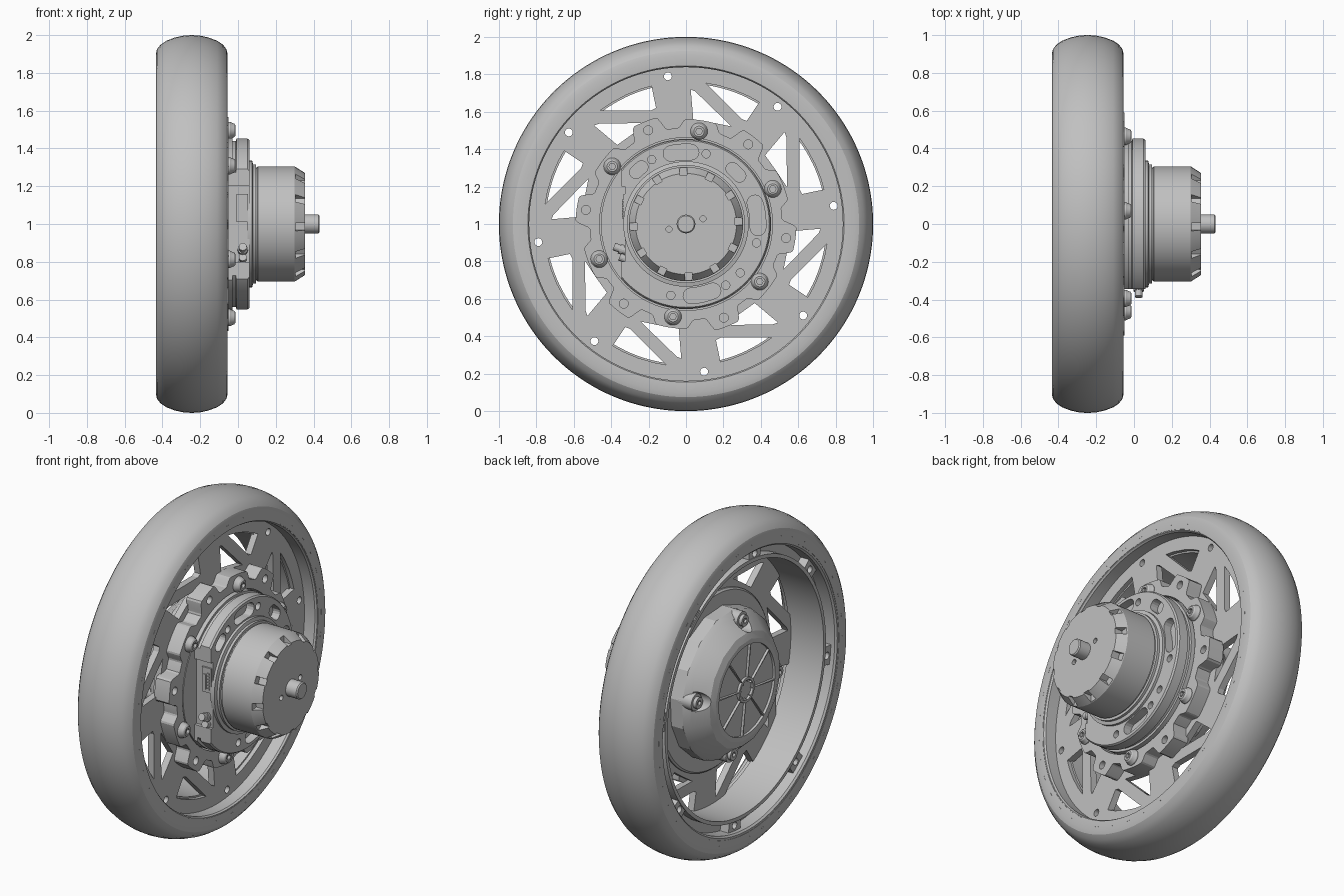
import bpy, bmesh, math
from mathutils import Vector

if "Cube" in bpy.data.objects:
    bpy.data.objects.remove(bpy.data.objects["Cube"])

grey = bpy.data.materials.new("neutral_grey")
grey.use_nodes = True
grey.diffuse_color = (0.53, 0.53, 0.53, 1)
grey.node_tree.nodes["Principled BSDF"].inputs["Base Color"].default_value = (0.53, 0.53, 0.53, 1)
parts = []


def world(a, b, x):
    """Wheel plane (a, b) and axle distance x to world space."""
    return Vector((x, a, b + 1))


def polar(r, deg):
    t = math.radians(deg)
    return (r * math.cos(t), r * math.sin(t))


def finish(name, bm, keep=True):
    bmesh.ops.recalc_face_normals(bm, faces=bm.faces[:])
    mesh = bpy.data.meshes.new(name)
    bm.to_mesh(mesh)
    bm.free()
    mesh.materials.append(grey)
    obj = bpy.data.objects.new(name, mesh)
    bpy.context.collection.objects.link(obj)
    if keep:
        parts.append(obj)
    return obj


def lathe(name, profile, seg=96, turn=0, centre=(0, 0)):
    """Spin a closed (radius, x) profile; radius 0 collapses to the axis."""
    bm = bmesh.new()
    rings = []
    for i in range(seg):
        ca, cb = polar(1, turn + 360 * i / seg)
        rings.append([bm.verts.new(world(centre[0] + r * ca, centre[1] + r * cb, x)) for r, x in profile])
    n = len(profile)
    for i in range(seg):
        p, q = rings[i], rings[(i + 1) % seg]
        for j in range(n):
            k = (j + 1) % n
            if profile[j][0] or profile[k][0]:
                bm.faces.new((p[j], p[k], q[k], q[j]))
    bmesh.ops.remove_doubles(bm, verts=bm.verts[:], dist=1e-5)
    return finish(name, bm)


def prism(name, outlines, x0, x1, keep=True):
    """Extrude one or more outlines along the axle."""
    bm = bmesh.new()
    for pts in outlines:
        lo = [bm.verts.new(world(a, b, x0)) for a, b in pts]
        hi = [bm.verts.new(world(a, b, x1)) for a, b in pts]
        bm.faces.new(lo)
        bm.faces.new(hi)
        for i in range(len(pts)):
            j = (i + 1) % len(pts)
            bm.faces.new((lo[i], lo[j], hi[j], hi[i]))
    return finish(name, bm, keep)


def circle(r, centre=(0, 0), seg=20):
    return [(centre[0] + p[0], centre[1] + p[1])
            for p in (polar(r, 360 * i / seg) for i in range(seg))]


def sector(r0, r1, a0, a1, seg=8):
    angles = [a0 + (a1 - a0) * i / seg for i in range(seg + 1)]
    return [polar(r1, t) for t in angles] + [polar(r0, t) for t in reversed(angles)]


def slot(r, w, a0, a1):
    """Curved slot with round ends."""
    pts = []
    for end, other, turn, side in ((a1, a0, 0, -w), (a0, a1, 180, w)):
        c = polar(r, end)
        for i in range(9):
            d = polar(w, end + turn + 22.5 * i)
            pts.append((c[0] + d[0], c[1] + d[1]))
        pts += [polar(r + side, end + (other - end) * i / 8) for i in range(1, 8)]
    return pts


def box(a0, a1, b0, b1):
    return [(a0, b0), (a1, b0), (a1, b1), (a0, b1)]


def cut(obj, outlines, x0, x1):
    cutter = prism("cutter", outlines, x0, x1, keep=False)
    cutter.hide_render = True
    mod = obj.modifiers.new("cut", 'BOOLEAN')
    mod.operation, mod.solver, mod.object = 'DIFFERENCE', 'EXACT', cutter
    graph = bpy.context.evaluated_depsgraph_get()
    mesh = bpy.data.meshes.new_from_object(obj.evaluated_get(graph))
    obj.modifiers.clear()
    obj.data = mesh
    bpy.data.objects.remove(cutter)


def rod(name, start, end, r, seg=16):
    axis = end - start
    bm = bmesh.new()
    bmesh.ops.create_cone(bm, cap_ends=True, segments=seg, radius1=r, radius2=r, depth=axis.length)
    rot = axis.to_track_quat('Z', 'Y')
    for v in bm.verts:
        v.co = rot @ v.co + (start + end) / 2
    return finish(name, bm)


# Tyre: rounded tread on flat side walls
tread = [(0.9, -.19), (0.925, -.184), (0.95, -.165), (0.97, -.135), (0.987, -.09), (0.997, -.045)]
half = [(r, d - .245) for r, d in tread]
other = [(r, -d - .245) for r, d in reversed(tread)]
lathe("tyre", [(.85, -.432)] + half + [(1, -.245)] + other + [(.85, -.058)], 144)

# Small flush marks around both tyre walls
for side, x in (("outer", -.0575), ("inner", -.4345)):
    prism(side + "_tyre_marks", [sector(.879, .882, 9 * i, 9 * i + 2, 2) for i in range(40)],
          x, x + .002)

# Rim barrel with a pocketed channel on the inner side
hole_angles = [7 + 45 * i for i in range(8)]
rim_holes = [circle(.021, polar(.795, t)) for t in hole_angles]
rim = lathe("rim", [(.855, -.06), (.845, -.06), (.838, -.07), (.838, -.165), (.75, -.165),
                    (.75, -.4), (.772, -.4), (.772, -.34), (.828, -.34), (.828, -.42),
                    (.838, -.43), (.855, -.43)], 128)
cut(rim, rim_holes, -.5, 0)
webs = prism("rim_boss_webs", [sector(.77, .83, t - 4, t + 4) for t in hole_angles], -.395, -.335)
cut(webs, rim_holes, -.5, 0)

# Wheel plate with slanted triangular windows
plate = prism("wheel_plate", [circle(.839, seg=128)], -.18, -.14)
windows = []
for t in hole_angles:
    windows.append([polar(.76, t - d) for d in (15, 20, 27, 33, 38)] + [polar(.64, t - 37.5), polar(.635, t - 35)])
    windows.append([polar(.72, t - 9), polar(.71, t - 11), polar(.575, t - 32), polar(.56, t - 22), polar(.56, t - 11)])
cut(plate, windows + rim_holes, -.3, 0)

# Lobed mounting bracket
bolt_angles = [22 + 60 * i for i in range(6)]
ear_angles = [52 + 60 * i for i in range(6)]


def lobe(deg, centre, width):
    d = abs((deg - centre + 180) % 360 - 180)
    s = min(max((width + 5 - d) / 5, 0), 1)
    return s * s * (3 - 2 * s)


outline = []
for deg in range(360):
    grow = max([.075 * lobe(deg, c, 6) for c in ear_angles] + [.045 * lobe(deg, c, 8) for c in bolt_angles])
    outline.append(polar(.515 + grow, deg))
bracket = prism("mounting_bracket", [outline], -.15, -.05)
cut(bracket, [circle(.462, seg=72)], -.2, 0)
cut(bracket, [circle(.024, polar(.54, t)) for t in ear_angles], -.1, 0)

# Bracket bolts: domed heads with hex sockets
for t in bolt_angles:
    c = polar(.5, t)
    head = lathe("bracket_bolt", [(0, -.06), (.046, -.06), (.046, -.042), (.042, -.036),
                                  (.036, -.02), (.028, -.013), (0, -.013)], 24, 0, c)
    cut(head, [circle(.018, c, 6)], -.03, 0)

# Motor flange with curved pockets and a flat cable side
flange = lathe("motor_flange", [(0, -.17), (.455, -.17), (.455, -.03), (.44, -.03), (.44, -.012),
                                (.452, -.008), (.452, .05), (.445, .06), (0, .06)])
cut(flange, [[(-.6, -.6), (-.345, -.6), (-.345, -.2), (-.325, -.2),
              (-.325, .2), (-.345, .2), (-.345, .6), (-.6, .6)]], -.05, .2)
pockets = [slot(.385, .042, c - s, c + s) for c, s in ((94, 8), (7, 10), (283, 9))]
pockets += [slot(.385, .034, 128, 134), slot(.385, .034, 42, 50)]
pockets += [circle(.022, polar(.39, c)) for c in (74, 118, 345, 318, 303, 258)]
cut(flange, pockets, .01, .1)

# Motor can, tapered end cap and shaft
lathe("motor_collar", [(0, .05), (.335, .05), (.335, .075), (.315, .08), (.315, .095), (0, .095)])
can = lathe("motor_can", [(0, .08), (.298, .08), (.298, .1), (.305, .105), (.305, .3),
                          (.27, .355), (0, .355)])
cut(can, [[polar(.262, t - 4), polar(.34, t - 4), polar(.34, t + 4), polar(.262, t + 4)]
          for t in range(3, 363, 30)], .305, .4)
cut(can, [circle(.016, polar(.095, t)) for t in (17, 197)], .335, .4)
lathe("shaft", [(0, .34), (.05, .34), (.05, .425), (.044, .432), (0, .432)], 32)

# Connector panel and cable plugs on the flat side
prism("connector_panel", [box(-.335, -.32, .01, .16)], -.008, .052)
prism("connector_socket", [box(-.341, -.33, .03, .12)], .005, .022)
prism("connector_pins", [box(-.341, -.33, .03 + .018 * i, .04 + .018 * i) for i in range(6)], .03, .044)
for a, b in ((-.385, -.12), (-.355, -.175), (-.32, -.225)):
    rod("cable_plug", world(a, b, .025), world(a + .13, b - .05, .025), .021)
    rod("plug_collar", world(a + .03, b - .012, .025), world(a + .05, b - .02, .025), .027)

# Inner hub cover: flat ring, faceted dome, recessed spoked face
lathe("cover_base_ring", [(0, -.2), (.52, -.2), (.53, -.19), (.53, -.17), (0, -.17)])
cover = lathe("hub_cover", [(0, -.18), (.44, -.18), (.44, -.28), (.42, -.31), (.34, -.395), (.3, -.41),
                            (.28, -.41), (.28, -.395), (0, -.395)], 16, 8)
lug_angles = [8 + 90 * i for i in range(4)]
cut(cover, [circle(.058, polar(.39, t)) for t in lug_angles], -.5, -.32)
prism("cover_spokes", [sector(.05, .29, t - .9, t + .9, 1)
                       for t in range(8, 368, 45)], -.41, -.39)
prism("cover_rim", [sector(.27, .29, t, t + 45) for t in range(8, 368, 45)], -.41, -.39)
lathe("cover_centre", [(.06, -.39), (.06, -.41), (.075, -.41), (.075, -.39)], 40)
for t in lug_angles:
    c = polar(.39, t)
    prism("cover_lug", [circle(.05, c)], -.34, -.25)
    screw = prism("cover_screw", [circle(.034, c)], -.36, -.33)
    cut(screw, [circle(.017, c, 6)], -.4, -.345)

# Smooth the round surfaces, keep edges crisp
bpy.ops.object.select_all(action='DESELECT')
for obj in parts:
    obj.select_set(True)
bpy.context.view_layer.objects.active = parts[0]
bpy.ops.object.shade_smooth_by_angle(angle=math.radians(20))
